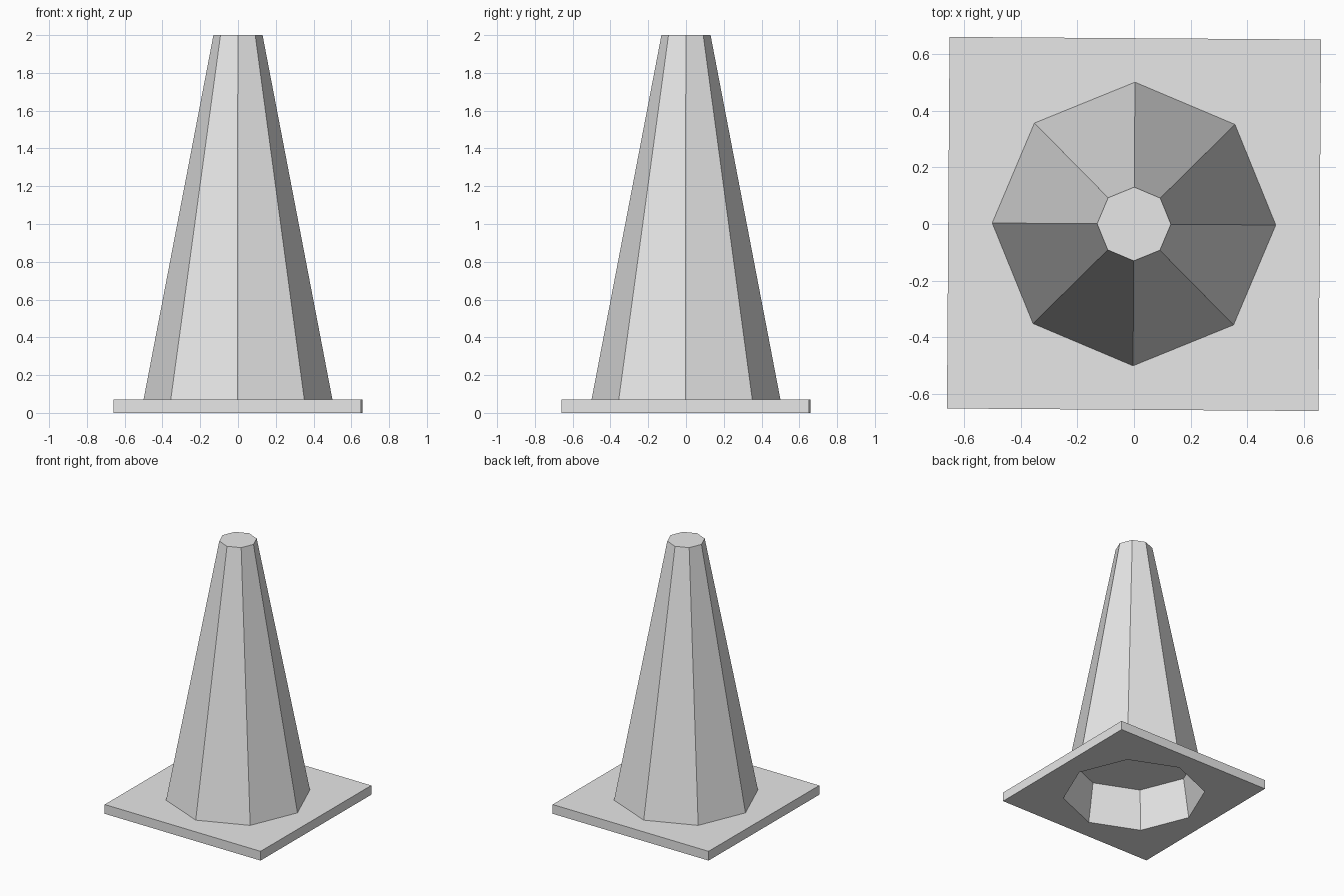
import bpy, bmesh, math

cube = bpy.data.objects.get("Cube")
if cube:
    bpy.data.objects.remove(cube, do_unlink=True)

SIDES = 8
TURN = math.radians(-0.4)
PLATE_HALF = 0.655
PLATE_TOP = 0.07
CONE_RADIUS = 0.5

grey = bpy.data.materials.new("plain_grey")
grey.use_nodes = True
colour = (0.8, 0.8, 0.8, 1)
grey.diffuse_color = colour
grey.node_tree.nodes["Principled BSDF"].inputs["Base Color"].default_value = colour


def octagon(radius, z):
    return [(radius * math.cos(i * math.tau / SIDES + TURN),
             radius * math.sin(i * math.tau / SIDES + TURN), z) for i in range(SIDES)]


def square(half, z):
    # Alternate edge midpoints and corners, matching the octagon's points
    points = []
    for i in range(SIDES):
        radius = half * (math.sqrt(2) if i % 2 else 1)
        points.append(octagon(radius, z)[i])
    return points


def loft(name, rings, capped):
    """Join rings of points in order; cap both ends or close the loop."""
    bm = bmesh.new()
    loops = [[bm.verts.new(p) for p in ring] for ring in rings]
    pairs = list(zip(loops, loops[1:]))
    if capped:
        bm.faces.new(loops[0])
        bm.faces.new(loops[-1])
    else:
        pairs.append((loops[-1], loops[0]))
    for a, b in pairs:
        for i in range(SIDES):
            j = (i + 1) % SIDES
            bm.faces.new((a[i], a[j], b[j], b[i]))
    bmesh.ops.recalc_face_normals(bm, faces=bm.faces)
    mesh = bpy.data.meshes.new(name)
    bm.to_mesh(mesh)
    bm.free()
    mesh.materials.append(grey)
    obj = bpy.data.objects.new(name, mesh)
    bpy.context.collection.objects.link(obj)
    return obj


# Square plate with an octagonal opening
loft("base_plate", [
    octagon(CONE_RADIUS, 0),
    square(PLATE_HALF, 0),
    square(PLATE_HALF, PLATE_TOP),
    octagon(CONE_RADIUS, PLATE_TOP),
], capped=False)

# Tapered body with a shallow hollow underneath
loft("cone_body", [
    octagon(0.453, 0.3),
    octagon(CONE_RADIUS, 0),
    octagon(CONE_RADIUS, PLATE_TOP),
    octagon(0.13, 2),
], capped=True)
